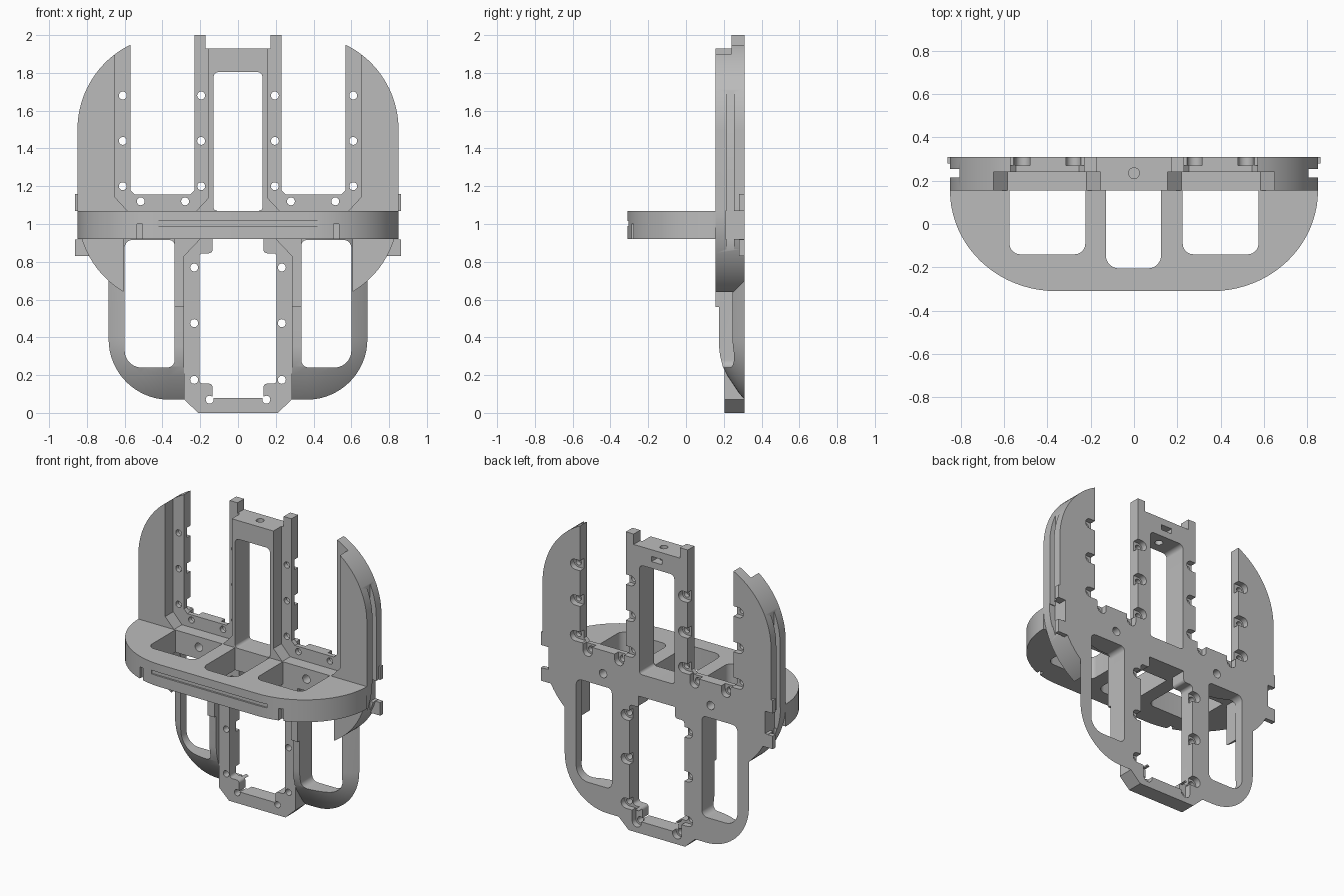
import bpy, bmesh
from math import sin, cos, pi, radians
from mathutils import Vector

if "Cube" in bpy.data.objects:
    bpy.data.objects.remove(bpy.data.objects["Cube"])

grey = bpy.data.materials.new("plain grey")
grey.use_nodes = True
grey.diffuse_color = (0.5, 0.5, 0.5, 1)
grey.node_tree.nodes["Principled BSDF"].inputs["Base Color"].default_value = grey.diffuse_color


def outline(points, n=10):
    """2D outline; a third value on a point rounds that corner."""
    out = []
    for i, p in enumerate(points):
        v = Vector(p[:2])
        if len(p) < 3:
            out.append(v)
            continue
        a = (Vector(points[i - 1][:2]) - v).normalized()
        b = (Vector(points[(i + 1) % len(points)][:2]) - v).normalized()
        r = p[2]
        c = v + (a + b) * r
        for k in range(n + 1):
            t = k / n * pi / 2
            out.append(c - b * r * cos(t) - a * r * sin(t))
    return out


def arc(cx, cy, rx, ry, a0, a1, n=20):
    angles = [radians(a0 + (a1 - a0) * i / n) for i in range(n + 1)]
    return [(cx + rx * cos(a), cy + ry * sin(a)) for a in angles]


def loft(name, rings, group=None):
    """Solid skinned through matching rings of 3D points."""
    bm = bmesh.new()
    rows = [[bm.verts.new(p) for p in ring] for ring in rings]
    for low, high in zip(rows, rows[1:]):
        for i in range(len(low)):
            bm.faces.new((low[i - 1], low[i], high[i], high[i - 1]))
    bm.faces.new(rows[0])
    bm.faces.new(rows[-1])
    bmesh.ops.recalc_face_normals(bm, faces=bm.faces)
    mesh = bpy.data.meshes.new(name)
    bm.to_mesh(mesh)
    bm.free()
    mesh.materials.append(grey)
    ob = bpy.data.objects.new(name, mesh)
    (group or bpy.context.scene.collection).objects.link(ob)
    return ob


def plate(name, points, y0, y1, side=1, group=None):
    pts = outline(points)
    return loft(name, [[(side * p.x, y, p.y) for p in pts] for y in (y0, y1)], group)


def slab(name, points, z0, z1, group=None):
    pts = outline(points)
    return loft(name, [[(p.x, p.y, z) for p in pts] for z in (z0, z1)], group)


def rect(x0, x1, z0, z1):
    return [(x0, z0), (x1, z0), (x1, z1), (x0, z1)]


def circle(x, z, r):
    return arc(x, z, r, r, 0, 345, 23)


FRONT, BACK = 0.155, 0.31
frame_cuts = bpy.data.collections.new("frame_cutters")
shelf_cuts = bpy.data.collections.new("shelf_cutters")
for col in (frame_cuts, shelf_cuts):
    bpy.context.scene.collection.children.link(col)


def cut(points, y0=-0.1, y1=0.5, side=1):
    plate("cutter", points, y0, y1, side, frame_cuts).hide_render = True


def screw(x, z, dx, dz, side):
    """Screw hole with a nut pocket at the back that opens towards (dx, dz)."""
    cut(circle(x, z, 0.021), side=side)
    w, reach = 0.034, 0.075
    d, n = Vector((dx, dz)), Vector((-dz, dx))
    c = Vector((x, z))
    pocket = [c + d * reach - n * w, c + d * reach + n * w]
    pocket += [c + n * w * cos(t * pi / 8) - d * w * sin(t * pi / 8) for t in range(9)]
    cut([tuple(p) for p in pocket], 0.27, 0.4, side)


body = []
shelf_parts = []
ears = []

# Centre column, middle bar and lower frame
body.append(plate("centre_column", rect(-0.235, 0.235, 1.2, 2.0), FRONT, BACK))
body.append(plate("middle_bar", rect(-0.62, 0.62, 0.92, 1.2), FRONT, BACK))
body.append(plate("lower_frame", [(-0.21, 0), (0.21, 0), (0.285, 0.07), (0.285, 0.92),
                                  (-0.285, 0.92), (-0.285, 0.07)], 0.205, BACK))

for s, label in ((1, "left"), (-1, "right")):
    # Curved side wing, trimmed on its inner edge by the bay cut
    wing = [(0.5, 0.92)] + arc(0.35, 1.5, 0.5, 0.5, 72.5, 0)
    wing += arc(0.35, 1.07, 0.5, 0.5, 0, -59.3) + [(0.605, 0.92)]
    body.append(plate(label + "_wing", wing, FRONT, BACK, s))

    # Lower loop, widely rounded towards the front
    rings = []
    for y, d in ((BACK, 0), (0.28, 0.035), (0.25, 0.08), (0.22, 0.125),
                 (0.195, 0.175), (0.18, 0.235), (0.175, 0.28)):
        pts = outline([(0.285, 0.92), (0.285, 0.07 + d),
                       (0.685 - d, 0.07 + d, 0.32 - d), (0.685 - d, 0.92)], 16)
        rings.append([(s * p.x, y, p.y) for p in pts])
    body.append(loft(label + "_lower_loop", rings))

    # Raised strip beside the lower frame
    body.append(plate(label + "_strip", [(0.335, 0.56), (0.335, 0.92), (0.2, 0.92),
                                         (0.285, 0.83), (0.285, 0.56)], FRONT, 0.21, s))
    # Ears at the back edge
    for z in (0.83, 1.07):
        ears.append(plate(label + "_ear", rect(0.78, 0.862, z, z + 0.088), 0.28, BACK, s))

    # Upper bay, its recessed ledge, and the lower window
    cut([(0.23, 2.2), (0.23, 1.18), (0.255, 1.155), (0.545, 1.155), (0.57, 1.18),
         (0.57, 2.2)], side=s)
    cut([(0.155, 2.2), (0.155, 1.14), (0.22, 1.07), (0.585, 1.07), (0.65, 1.14),
         (0.65, 2.2)], y1=0.24, side=s)
    cut([(0.335, 0.24, 0.04), (0.6, 0.24, 0.09), (0.6, 0.915, 0.04), (0.335, 0.915, 0.03)], side=s)
    # Side groove and notch
    cut(rect(0.805, 0.95, 0.6, 1.75), 0.215, 0.255, s)
    cut(rect(0.805, 0.95, 0.92, 1.07), 0.21, 0.5, s)
    # Screw holes
    cut(circle(0.4, 1.0, 0.028), side=s)
    for z in (1.68, 1.44, 1.2):
        screw(0.61, z, -1, 0, s)
        screw(0.195, z, 1, 0, s)
    for x in (0.28, 0.515):
        screw(x, 1.12, 0, 1, s)
    for z in (0.77, 0.475, 0.175):
        screw(0.232, z, -1, 0, s)
    screw(0.15, 0.07, 0, 1, s)

# Column window, top step, cable hole and nut slot
cut([(-0.13, 1.07, 0.02), (0.13, 1.07, 0.02), (0.13, 1.805, 0.03), (-0.13, 1.805, 0.03)])
cut(rect(-0.172, 0.172, 1.93, 2.2))
cut(rect(-0.04, 0.04, 1.85, 1.885), 0.2, 0.5)
slab("cutter", circle(0, 0.235, 0.025), 1.7, 2.1, frame_cuts).hide_render = True
# Lower bay with corner tabs
half = [(0.135, 0.08), (0.135, 0.155, 0.02), (0.205, 0.155, 0.02),
        (0.205, 0.845, 0.02), (0.135, 0.845, 0.02), (0.135, 0.92)]
cut(half + [(-p[0], *p[1:]) for p in reversed(half)])

# Shelf with rounded front
shelf = arc(-0.36, FRONT, 0.49, 0.465, 180, 270) + arc(0.36, FRONT, 0.49, 0.465, 270, 360)
shelf_parts.append(slab("shelf", shelf, 0.92, 1.07))


def shelf_cut(points, z0=0.8, z1=1.2):
    slab("cutter", points, z0, z1, shelf_cuts).hide_render = True


shelf_cut([(-0.13, 0.3), (-0.13, -0.205, 0.06), (0.125, -0.205, 0.06), (0.125, 0.3)])
shelf_cut(rect(-0.43, 0.43, -0.5, -0.298), 0.99, 1.015)
for s in (1, -1):
    shelf_cut([(s * 0.225, 0.3), (s * 0.225, -0.14, 0.05), (s * 0.575, -0.14, 0.05), (s * 0.575, 0.3)])
    shelf_cut(rect(s * 0.52 - 0.015, s * 0.52 + 0.015, -0.5, -0.255), 0.8, 1.0)

# Apply the cuts, then smooth the curved faces
for parts, cutters in ((body, frame_cuts), (shelf_parts, shelf_cuts), (ears, None)):
    for ob in parts:
        bpy.ops.object.select_all(action="DESELECT")
        bpy.context.view_layer.objects.active = ob
        ob.select_set(True)
        if cutters:
            mod = ob.modifiers.new("cuts", "BOOLEAN")
            mod.operation = "DIFFERENCE"
            mod.solver = "EXACT"
            mod.operand_type = "COLLECTION"
            mod.collection = cutters
            bpy.ops.object.modifier_apply(modifier=mod.name)
        bpy.ops.object.shade_smooth_by_angle(angle=radians(30))

for col in (frame_cuts, shelf_cuts):
    for ob in list(col.objects):
        bpy.data.objects.remove(ob)
    bpy.data.collections.remove(col)
